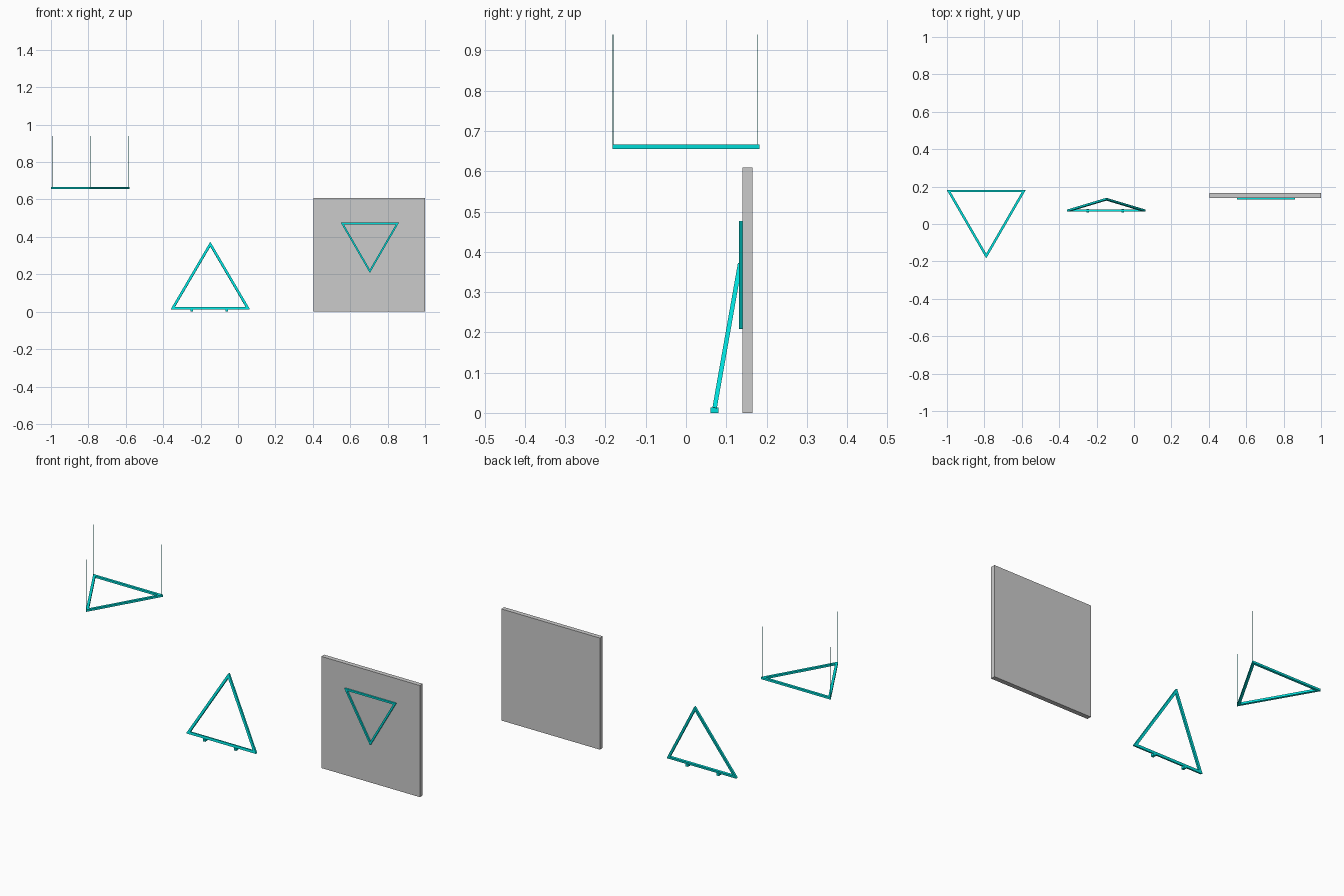
import bpy, bmesh, math
from mathutils import Vector

if "Cube" in bpy.data.objects:
    bpy.data.objects.remove(bpy.data.objects["Cube"])

teal = bpy.data.materials.new("teal")
teal.diffuse_color = (0.0, 0.75, 0.72, 1)
teal.use_nodes = True
teal.node_tree.nodes["Principled BSDF"].inputs["Base Color"].default_value = teal.diffuse_color
dark = bpy.data.materials.new("dark_teal")
dark.diffuse_color = (0.0, 0.3, 0.29, 1)
dark.use_nodes = True
dark.node_tree.nodes["Principled BSDF"].inputs["Base Color"].default_value = dark.diffuse_color


def finish(name, bm, mat=None):
    bmesh.ops.recalc_face_normals(bm, faces=bm.faces)
    me = bpy.data.meshes.new(name)
    bm.to_mesh(me)
    bm.free()
    ob = bpy.data.objects.new(name, me)
    bpy.context.collection.objects.link(ob)
    if mat:
        me.materials.append(mat)
    return ob


def triangle_frame(name, side, bar, depth, loc, rot):
    """Square-bar equilateral ring; base on local y = 0, tip towards +y."""
    bm = bmesh.new()
    height = side * math.sqrt(3) / 2
    centre = Vector((0, height / 3, 0))
    r_out = height * 2 / 3
    rings = []
    for r, z in ((r_out, -depth / 2), (r_out, depth / 2),
                 (r_out - 2 * bar, depth / 2), (r_out - 2 * bar, -depth / 2)):
        rings.append([bm.verts.new(centre + Vector((r * math.cos(a), r * math.sin(a), z)))
                      for a in (math.radians(90 + 120 * i) for i in range(3))])
    for k in range(4):
        a, b = rings[k], rings[(k + 1) % 4]
        for i in range(3):
            j = (i + 1) % 3
            bm.faces.new((a[i], a[j], b[j], b[i]))
    # slightly blunt outer corners
    corners = [e for e in bm.edges if set(e.verts) in
               [{rings[0][i], rings[1][i]} for i in range(3)]]
    bmesh.ops.bevel(bm, geom=corners, offset=0.004 * side / 0.424, segments=2,
                    affect='EDGES', profile=0.5)
    ob = finish(name, bm, teal)
    ob.location, ob.rotation_euler = loc, rot
    return ob


def box(name, lo, hi, mat=None):
    bm = bmesh.new()
    bmesh.ops.create_cube(bm, size=1)
    for v in bm.verts:
        v.co = Vector([(l + h) / 2 + c * (h - l) for l, h, c in zip(lo, hi, v.co)])
    return finish(name, bm, mat)


# Hanging frame, lying flat with its tip to the front
triangle_frame("hanging_frame", 0.424, 0.013, 0.011,
               (-0.79, 0.183, 0.661), (0, 0, math.pi))

# Suspension wires at the three corners
for i, (x, y) in enumerate(((-0.994, 0.177), (-0.584, 0.177), (-0.79, -0.181))):
    bm = bmesh.new()
    bmesh.ops.create_cone(bm, cap_ends=True, segments=8, radius1=0.001,
                          radius2=0.001, depth=0.28)
    wire = finish(f"hanging_wire_{i + 1}", bm, dark)
    wire.location = (x, y, 0.8)

# Leaning frame, tilted back ten degrees on two feet
triangle_frame("leaning_frame", 0.424, 0.013, 0.011,
               (-0.148, 0.071, 0.012), (math.radians(80), 0, 0))
for side, x in (("left", -0.248), ("right", -0.061)):
    box(f"leaning_foot_{side}", (x - 0.007, 0.061, 0), (x + 0.007, 0.081, 0.013), teal)

# Wall panel with the smaller frame attached to its front
box("wall_panel", (0.405, 0.14, 0), (1.0, 0.165, 0.609))
triangle_frame("attached_frame", 0.312, 0.0096, 0.0085,
               (0.705, 0.1355, 0.477), (-math.pi / 2, 0, 0))
